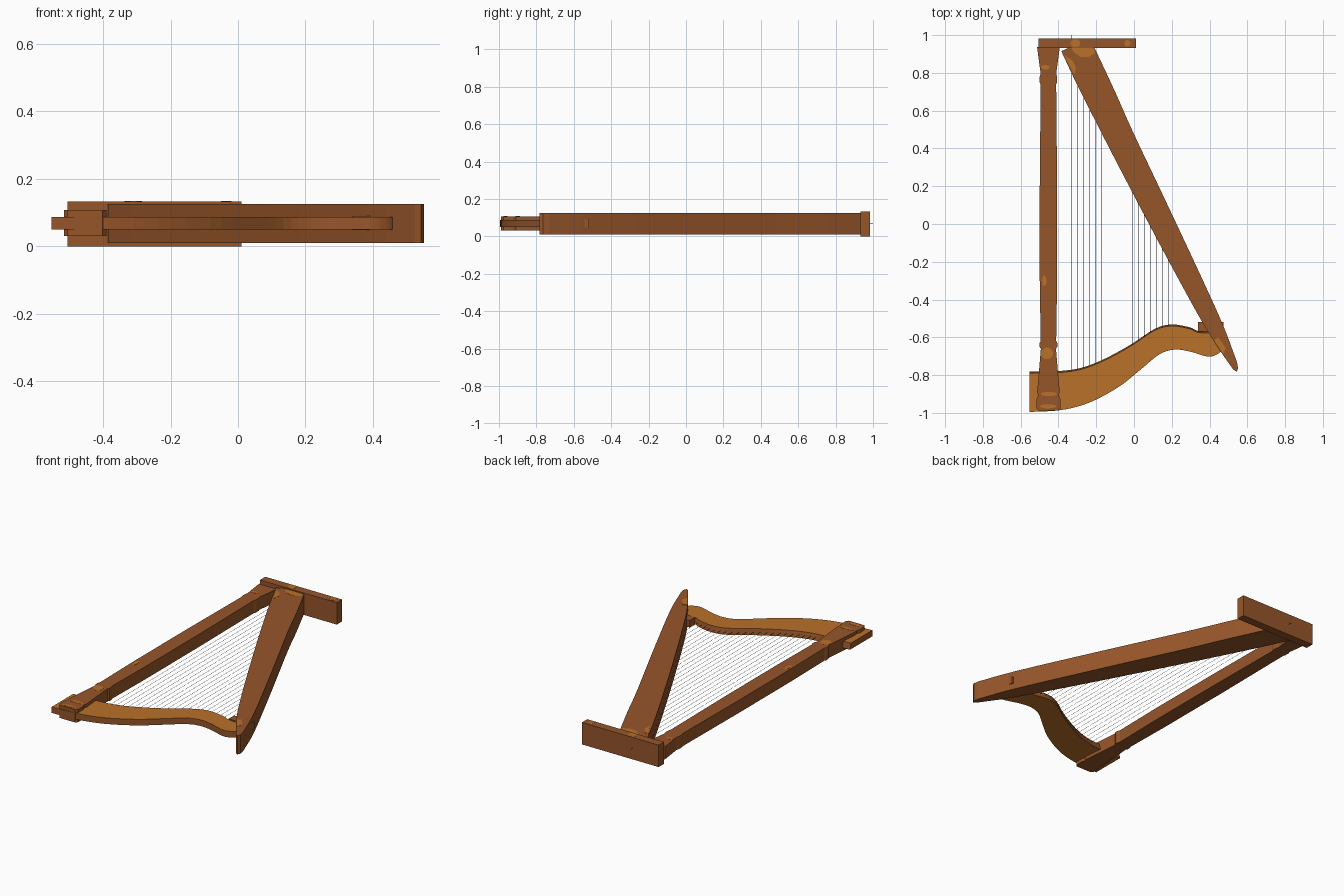
import bpy, bmesh, math
from mathutils import Vector

if "Cube" in bpy.data.objects:
    bpy.data.objects.remove(bpy.data.objects["Cube"])


def material(name, rgb):
    m = bpy.data.materials.new(name)
    m.diffuse_color = (*rgb, 1)
    m.use_nodes = True
    m.node_tree.nodes["Principled BSDF"].inputs["Base Color"].default_value = m.diffuse_color
    return m


BROWN = material("brown wood", (0.305, 0.092, 0.023))
GOLD = material("golden wood", (0.485, 0.165, 0.022))
GREY = material("string grey", (0.07, 0.07, 0.07))
MID = 0.068


def finish(bm, name, mats):
    bmesh.ops.recalc_face_normals(bm, faces=bm.faces)
    me = bpy.data.meshes.new(name)
    bm.to_mesh(me)
    bm.free()
    for m in mats:
        me.materials.append(m)
    ob = bpy.data.objects.new(name, me)
    bpy.context.collection.objects.link(ob)
    return ob


def prism(name, outline, z0, z1, side=BROWN, cap=None):
    """Extrude a flat outline; caps may have their own colour."""
    bm = bmesh.new()
    low = [bm.verts.new((x, y, z0)) for x, y in outline]
    top = [bm.verts.new((x, y, z1)) for x, y in outline]
    caps = [bm.faces.new(low), bm.faces.new(top)]
    n = len(outline)
    for i in range(n):
        j = (i + 1) % n
        bm.faces.new((low[i], low[j], top[j], top[i]))
    if cap:
        for f in caps:
            f.material_index = 1
    return finish(bm, name, [side, cap] if cap else [side])


def curve(pts, steps=4):
    """Smooth Catmull-Rom path through the points."""
    p = [Vector(q) for q in pts]
    p = [2 * p[0] - p[1]] + p + [2 * p[-1] - p[-2]]
    out = []
    for i in range(1, len(p) - 2):
        a, b, c, d = p[i - 1:i + 3]
        for k in range(steps):
            t = k / steps
            v = 0.5 * (2 * b + (c - a) * t + (2 * a - 5 * b + 4 * c - d) * t * t
                       + (3 * b - a - 3 * c + d) * t ** 3)
            out.append((v.x, v.y))
    return out + [tuple(pts[-1])]


def rect(x0, x1, y0, y1):
    return [(x0, y0), (x1, y0), (x1, y1), (x0, y1)]


# foot
prism("foot", rect(-0.505, 0.01, 0.932, 0.983), 0, 0.133)

# sound box, tapering to a rounded tip
right = curve([(-0.21, 0.935), (-0.1, 0.70), (0.0, 0.476), (0.23, -0.01),
               (0.452, -0.49), (0.545, -0.73)])
left = curve([(0.437, -0.645), (0.336, -0.475), (0.135, -0.105),
              (-0.087, 0.317), (-0.29, 0.715), (-0.385, 0.915)])
prism("sound_box", right + [(0.551, -0.765), (0.543, -0.782), (0.525, -0.77)]
      + left + [(-0.33, 0.94)], 0.01, 0.125)

# pillar: flat moulded silhouette (half width along y)
profile = [(-0.988, 0.052), (-0.975, 0.063), (-0.925, 0.063), (-0.91, 0.055),
           (-0.885, 0.06), (-0.87, 0.058), (-0.78, 0.050), (-0.66, 0.040),
           (-0.65, 0.047), (-0.63, 0.047), (-0.62, 0.041), (-0.3, 0.046),
           (0.2, 0.046), (0.74, 0.041), (0.75, 0.046), (0.78, 0.046),
           (0.795, 0.041), (0.86, 0.050), (0.936, 0.060)]
PX = -0.453
prism("pillar", [(PX + w, y) for y, w in profile]
      + [(PX - w, y) for y, w in reversed(profile)], 0.03, 0.107)

# neck: harmonic curve, brown edges and golden faces
inner = curve([(-0.553, -0.782), (-0.33, -0.772), (-0.18, -0.725), (-0.02, -0.64),
               (0.11, -0.555), (0.20, -0.532), (0.295, -0.547), (0.345, -0.567),
               (0.468, -0.57)])
outer = curve([(0.468, -0.665), (0.44, -0.69), (0.39, -0.702), (0.295, -0.675),
               (0.215, -0.665), (0.135, -0.69), (0.03, -0.775), (-0.08, -0.862),
               (-0.235, -0.945), (-0.385, -0.985), (-0.553, -0.995)])
neck = prism("neck", inner + outer, 0.05, 0.087, BROWN, GOLD)
# slope the inner edge slightly
for i in range(len(inner)):
    neck.data.vertices[len(inner) + len(outer) + i].co.y -= 0.008

# tenon joining the neck to the sound box
prism("neck_tenon", rect(0.338, 0.474, -0.57, -0.518), 0.048, 0.09)

# strings
count = 21
bm = bmesh.new()


def height_on(path, x):
    for (x0, y0), (x1, y1) in zip(path, path[1:]):
        if min(x0, x1) <= x <= max(x0, x1) and x0 != x1:
            return y0 + (y1 - y0) * (x - x0) / (x1 - x0)
    return path[-1][1]


for i in range(count):
    x = -0.33 + 0.64 * i / (count - 1)
    y0 = height_on(inner, x) - 0.01
    y1 = 1.0 if i == 0 else height_on(left, x) + 0.03
    r = 0.0009
    rings = [[bm.verts.new((x + r * math.cos(a), y, MID + r * math.sin(a)))
              for a in (0, math.pi / 2, math.pi, 1.5 * math.pi)] for y in (y0, y1)]
    for k in range(4):
        j = (k + 1) % 4
        bm.faces.new((rings[0][k], rings[0][j], rings[1][j], rings[1][k]))
    bm.faces.new(rings[0])
    bm.faces.new(rings[1])
finish(bm, "strings", [GREY])


# worn golden patches on the upper faces
def patch(name, outline, z):
    prism(name, outline, z - 0.001, z + 0.001, GOLD)


def oval(x, y, rx, ry):
    return [(x + rx * math.cos(k * math.pi / 5), y + ry * math.sin(k * math.pi / 5))
            for k in range(10)]


patch("sound_box_patch_top", [(-0.335, 0.935), (-0.315, 0.905), (-0.28, 0.885),
                              (-0.24, 0.885), (-0.205, 0.905), (-0.215, 0.932)], 0.125)
patch("sound_box_patch_edge", [(-0.37, 0.895), (-0.315, 0.79), (-0.308, 0.83),
                               (-0.325, 0.865)], 0.125)
patch("sound_box_patch_tip", [(0.425, -0.615), (0.445, -0.60), (0.485, -0.655),
                              (0.475, -0.69)], 0.125)
patch("foot_patch_middle", oval(-0.31, 0.957, 0.026, 0.022), 0.133)
patch("foot_patch_end", oval(-0.035, 0.957, 0.016, 0.018), 0.133)
for k, spot in enumerate([(-0.46, -0.685, 0.032, 0.032), (-0.455, -0.965, 0.045, 0.011),
                          (-0.45, -0.90, 0.045, 0.012), (-0.475, -0.30, 0.012, 0.03),
                          (-0.47, 0.83, 0.024, 0.012)]):
    patch(f"pillar_patch_{k}", oval(*spot), 0.107)
